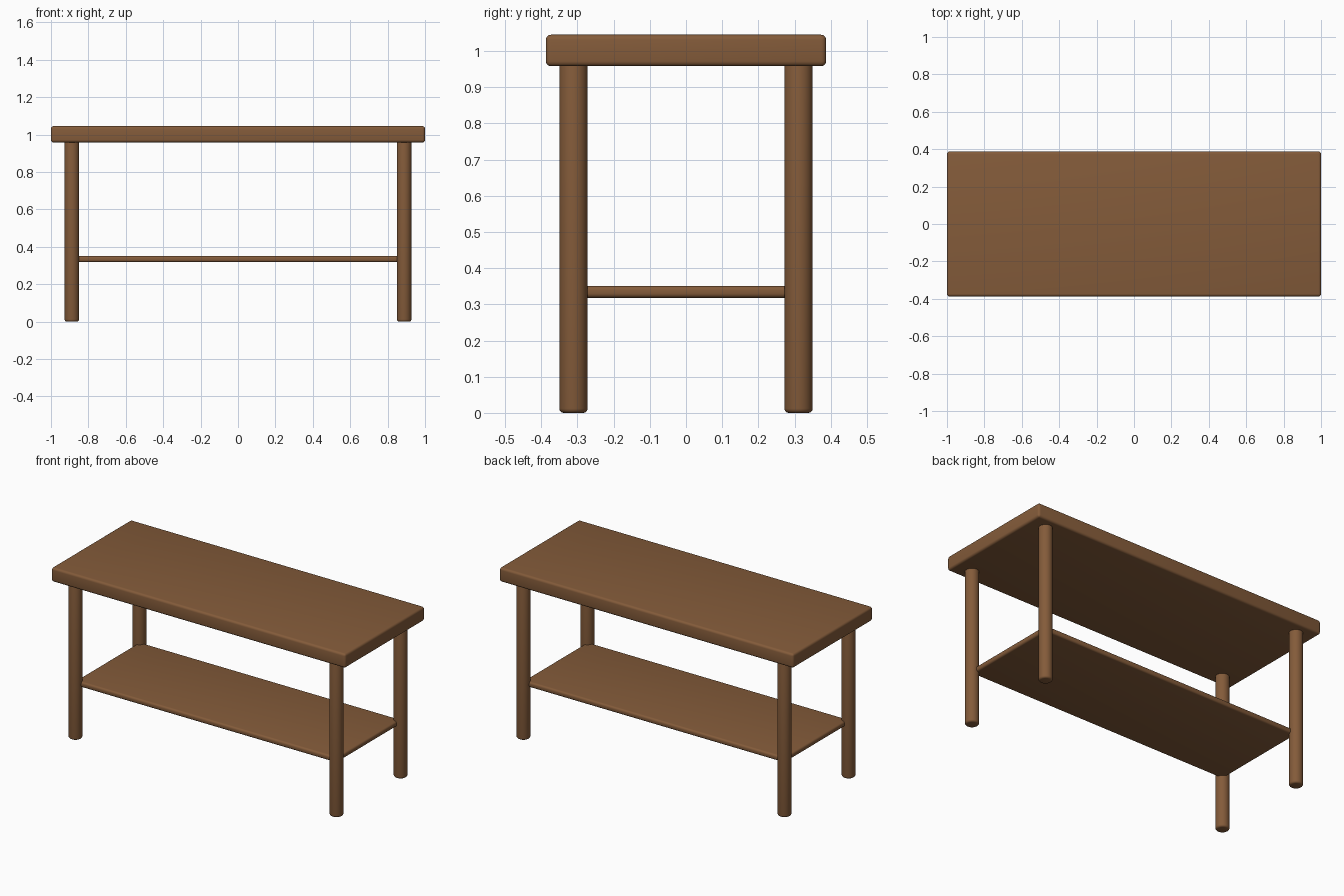
import bpy
import math

cube = bpy.data.objects.get("Cube")
if cube:
    bpy.data.objects.remove(cube, do_unlink=True)

# Single wood colour
wood = bpy.data.materials.new("brown_wood")
wood.use_nodes = True
colour = (0.23, 0.105, 0.042, 1)
wood.diffuse_color = colour
wood.node_tree.nodes["Principled BSDF"].inputs["Base Color"].default_value = colour


def finish(obj, name, bevel):
    """Name, colour, round the edges and smooth the current object."""
    obj.name = name
    obj.data.materials.append(wood)
    bpy.ops.object.transform_apply(location=False, rotation=False, scale=True)
    mod = obj.modifiers.new("rounded_edges", 'BEVEL')
    mod.width = bevel
    mod.segments = 4
    mod.limit_method = 'ANGLE'
    mod.angle_limit = math.radians(40)
    bpy.ops.object.modifier_apply(modifier=mod.name)
    bpy.ops.object.shade_smooth_by_angle(angle=math.radians(35))


def board(name, width, depth, bottom, top, bevel):
    bpy.ops.mesh.primitive_cube_add(size=1, location=(0, 0, (bottom + top) / 2))
    obj = bpy.context.object
    obj.scale = (width, depth, top - bottom)
    finish(obj, name, bevel)


LEG_X, LEG_Y, LEG_RADIUS = 0.888, 0.311, 0.039
TOP_BOTTOM, TOP_HEIGHT = 0.958, 1.045

# Table top, and the shelf whose corners sit in the legs
board("table_top", 2.0, 0.775, TOP_BOTTOM, TOP_HEIGHT, 0.014)
board("lower_shelf", 2 * LEG_X, 2 * LEG_Y, 0.318, 0.351, 0.012)

# Four round legs
for side, x in (("right", -LEG_X), ("left", LEG_X)):
    for end, y in (("front", -LEG_Y), ("back", LEG_Y)):
        bpy.ops.mesh.primitive_cylinder_add(
            vertices=32, radius=LEG_RADIUS, depth=TOP_BOTTOM + 0.02,
            location=(x, y, (TOP_BOTTOM + 0.02) / 2))
        finish(bpy.context.object, f"{end}_{side}_leg", 0.012)
